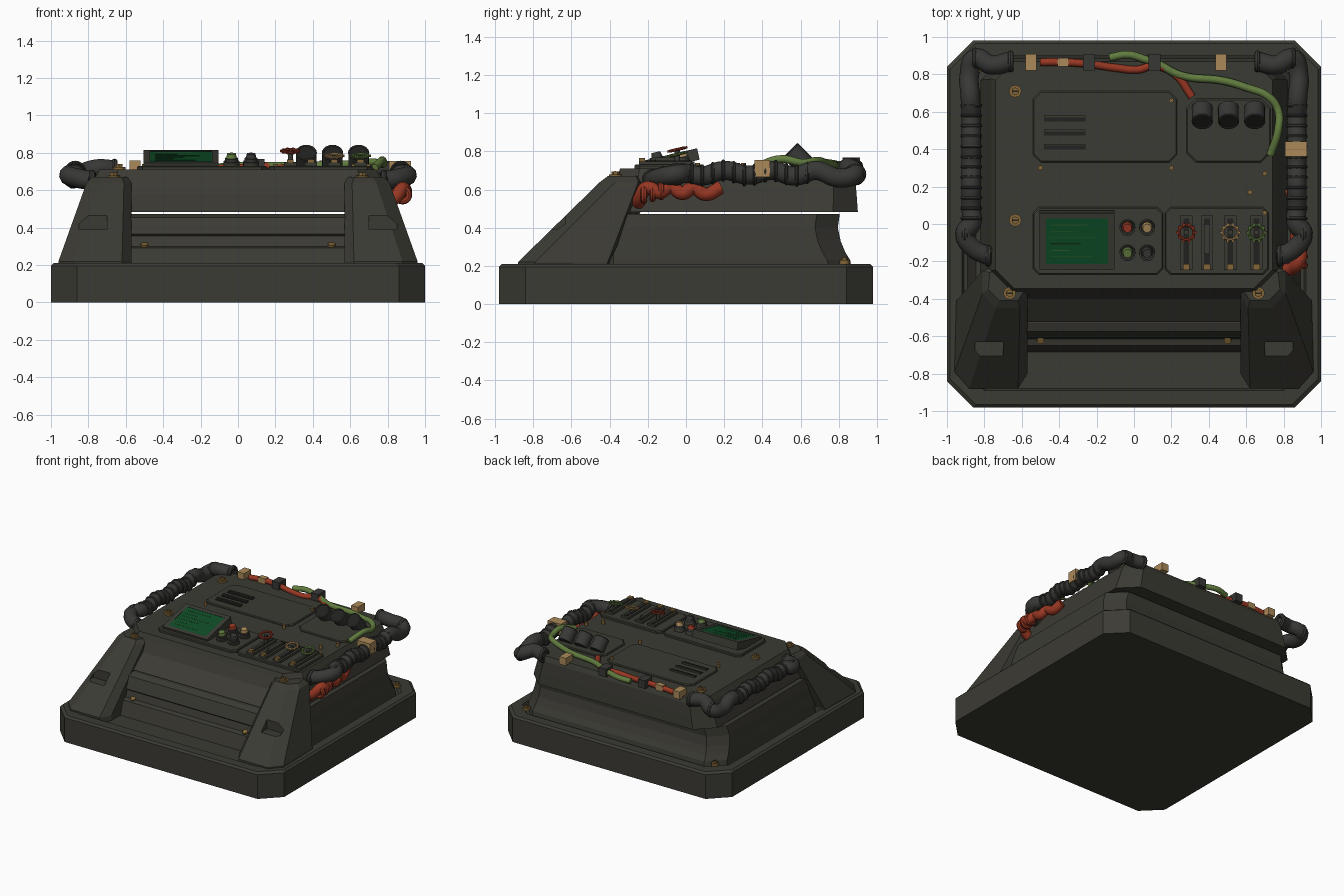
import bpy, bmesh, math
from mathutils import Matrix, Vector

old = bpy.data.objects.get("Cube")
if old:
    bpy.data.objects.remove(old)


def material(name, rgb):
    m = bpy.data.materials.new(name)
    m.use_nodes = True
    m.diffuse_color = (*rgb, 1)
    m.node_tree.nodes["Principled BSDF"].inputs["Base Color"].default_value = (*rgb, 1)
    return m


BODY = material("olive grey paint", (.044, .043, .034))
DARK = material("dark slot", (.015, .015, .013))
RUBBER = material("grey rubber", (.039, .04, .036))
SCREEN = material("screen green", (.004, .072, .019))
TRACE = material("screen trace", (.03, .1, .02))
RED = material("red", (.31, .038, .016))
GREEN = material("moss green", (.12, .2, .05))
TAN = material("tan", (.4, .25, .1))
BRASS = material("brass", (.22, .13, .038))


def finish(name, bm, mat, smooth=False):
    bmesh.ops.recalc_face_normals(bm, faces=bm.faces)
    me = bpy.data.meshes.new(name)
    bm.to_mesh(me)
    bm.free()
    me.materials.append(mat)
    ob = bpy.data.objects.new(name, me)
    bpy.context.collection.objects.link(ob)
    if smooth:
        bpy.ops.object.select_all(action='DESELECT')
        ob.select_set(True)
        bpy.context.view_layer.objects.active = ob
        bpy.ops.object.shade_smooth_by_angle(angle=math.radians(40))
    return ob


def loft(name, rings, mat):
    """Skin a stack of equal-sized point rings and cap both ends."""
    bm = bmesh.new()
    loops = [[bm.verts.new(p) for p in r] for r in rings]
    n = len(loops[0])
    for a, b in zip(loops, loops[1:]):
        for i in range(n):
            j = (i + 1) % n
            bm.faces.new((a[i], a[j], b[j], b[i]))
    bm.faces.new(loops[0])
    bm.faces.new(loops[-1])
    return finish(name, bm, mat)


def octagon(z, hx, y0, y1, c):
    """Rectangle with cut corners."""
    return [(hx - c, y0, z), (hx, y0 + c, z), (hx, y1 - c, z), (hx - c, y1, z),
            (c - hx, y1, z), (-hx, y1 - c, z), (-hx, y0 + c, z), (c - hx, y0, z)]


def plate(name, x0, x1, y0, y1, z0, z1, c, mat=BODY):
    mid, hx = (x0 + x1) / 2, (x1 - x0) / 2
    rings = [octagon(z0, hx, y0, y1, c), octagon(z1 - .006, hx, y0, y1, c),
             octagon(z1, hx - .006, y0 + .006, y1 - .006, c)]
    return loft(name, [[(x + mid, y, z) for x, y, z in r] for r in rings], mat)


def box(name, loc, size, mat, tilt=0):
    bm = bmesh.new()
    bmesh.ops.create_cube(bm, size=1, matrix=Matrix.Translation(loc)
                          @ Matrix.Rotation(tilt, 4, 'X') @ Matrix.Diagonal((*size, 1)))
    return finish(name, bm, mat)


def cylinder(name, loc, r, h, mat, tilt=0, r2=None, sides=20):
    bm = bmesh.new()
    bmesh.ops.create_cone(bm, cap_ends=True, segments=sides, radius1=r,
                          radius2=r if r2 is None else r2, depth=h,
                          matrix=Matrix.Translation(loc) @ Matrix.Rotation(tilt, 4, 'X'))
    return finish(name, bm, mat, True)


def ring(name, loc, r, thick, mat, rot, n=20, m=8):
    """Torus whose axis is turned by the given rotation."""
    bm = bmesh.new()
    place = Matrix.Translation(loc) @ rot.to_4x4()
    grid = []
    for i in range(n):
        a = i * math.tau / n
        row = []
        for j in range(m):
            b = j * math.tau / m
            d = r + thick * math.cos(b)
            row.append(bm.verts.new(place @ Vector((d * math.cos(a), d * math.sin(a), thick * math.sin(b)))))
        grid.append(row)
    for i in range(n):
        for j in range(m):
            bm.faces.new((grid[i - 1][j - 1], grid[i][j - 1], grid[i][j], grid[i - 1][j]))
    return finish(name, bm, mat, True)


def cable(name, pts, r, mat):
    cu = bpy.data.curves.new(name, 'CURVE')
    cu.dimensions, cu.bevel_depth, cu.bevel_resolution = '3D', r, 3
    cu.use_fill_caps = True
    cu.resolution_u = 6
    sp = cu.splines.new('BEZIER')
    sp.bezier_points.add(len(pts) - 1)
    for bp, p in zip(sp.bezier_points, pts):
        bp.co = p
        bp.handle_left_type = bp.handle_right_type = 'AUTO'
    cu.materials.append(mat)
    ob = bpy.data.objects.new(name, cu)
    bpy.context.collection.objects.link(ob)
    bpy.ops.object.select_all(action='DESELECT')
    ob.select_set(True)
    bpy.context.view_layer.objects.active = ob
    bpy.ops.object.convert(target='MESH')


def bolt(name, x, y, z, r=.033):
    cylinder(name + "_washer", (x, y, z), r, .02, BRASS)
    cylinder(name + "_head", (x, y, z + .016), r * .65, .016, BRASS, sides=6)
    box(name + "_slot", (x, y, z + .024), (r, r * .22, .004), DARK)


# Tray base with a raised rim
loft("base_tray", [octagon(0, 1, -.98, .98, .14), octagon(.195, 1, -.98, .98, .14),
                   octagon(.21, .985, -.965, .965, .14), octagon(.21, .92, -.89, .89, .12),
                   octagon(.18, .91, -.88, .88, .12)], BODY)

# Lower hull, steep at the sides and flared at the back, with a stepped front
loft("lower_hull", [octagon(z, hx, -.5, y1, .12) for z, hx, y1 in
                    ((.17, .89, .87), (.23, .885, .86), (.27, .88, .835), (.33, .87, .81),
                     (.4, .86, .795), (.472, .845, .805))], BODY)
steps = [(-.3, .472), (-.53, .472), (-.575, .455), (-.61, .365), (-.6, .355), (-.615, .3),
         (-.65, .29), (-.685, .18), (-.3, .18)]
loft("front_steps", [[(x, y, z) for y, z in steps] for x in (-.6, .6)], BODY)
for x in (-.5, .5):
    cylinder("front_bolt", (x, -.622, .308), .02, .012, BRASS, math.radians(25), sides=12)

# Upper hull above the narrow gap
loft("upper_hull", [octagon(.483, .82, -.52, .9, .13), octagon(.58, .79, -.4, .893, .12),
                    octagon(.67, .762, -.36, .885, .11), octagon(.71, .74, -.345, .87, .1)], BODY)

# Sloped front legs, bolts and hoses on both sides
for s in (-1, 1):
    low = [(.57, -.8), (.62, -.88), (.88, -.88), (.96, -.79), (.95, -.41), (.57, -.37)]
    high = [(.57, -.38), (.61, -.45), (.74, -.45), (.81, -.37), (.81, -.25), (.57, -.16)]
    cap = [(.59, -.36), (.62, -.41), (.72, -.41), (.78, -.35), (.77, -.26), (.59, -.2)]
    leg = loft("front_leg", [[(s * x, y, z) for x, y in ps]
                             for ps, z in ((low, .17), (low, .22), (high, .64), (cap, .67))], BODY)
    cutter = box("leg_notch_cutter", (s * .775, -.7, .43), (.15, .14, .08), BODY)
    cutter.hide_render = True
    cutter.hide_set(True)
    mod = leg.modifiers.new("notch", 'BOOLEAN')
    mod.operation, mod.object = 'DIFFERENCE', cutter
    bolt("leg_bolt", s * .665, -.37, .67)
    bolt("tray_bolt", s * .84, .83, .22, .026)

    path = [(.66, .87, .71), (.76, .85, .715), (.85, .885, .68), (.88, .8, .66), (.875, .68, .7),
            (.87, .57, .67), (.87, .45, .7), (.87, .33, .675), (.87, .2, .7), (.87, .08, .67),
            (.87, 0, .685), (.905, -.05, .68), (.86, -.13, .665), (.78, -.17, .65)]
    cable("side_hose", [(s * x, y, z) for x, y, z in path], .052, RUBBER)
    turn = Matrix.Rotation(math.pi / 2, 3, 'X')
    for i in range(12):
        y = .03 + i * .055
        ring("hose_rib", (s * .87, y, .686 - .013 * math.cos((y - .08) * math.tau / .245)), .05, .009, RUBBER, turn)
    for p in (path[0], path[2], path[-3], path[-1]):
        ring("hose_collar", (s * p[0], p[1], p[2]), .042, .017, RUBBER,
             Matrix.Rotation(math.pi / 2, 3, 'Y'))

# Deck panels with vents
plate("rear_left_panel", -.54, .23, .33, .71, .70, .722, .04)
plate("rear_right_panel", .28, .73, .33, .67, .70, .722, .05)
plate("screen_panel", -.54, .155, -.27, .09, .70, .73, .03)
plate("slider_panel", .165, .72, -.27, .09, .70, .73, .03)
for y in (.41, .485, .56):
    box("vent_slot", (-.37, y, .724), (.22, .026, .008), DARK)
    box("vent_lip", (-.37, y + .014, .727), (.22, .01, .016), BODY)
for y in (.02, .71):
    bolt("deck_bolt", -.635, y, .715)
for x, y in ((.2, .66), (-.5, .3), (.2, .3), (.62, .17), (.7, .06), (.7, .27)):
    cylinder("deck_screw", (x, y, .724), .013, .03, BRASS, sides=10)

# Tilted screen
tilt = math.radians(13)
side = Matrix.Translation((-.305, -.085, .746)) @ Matrix.Rotation(tilt, 4, 'X')


def on_screen(name, x, y, z, size, mat):
    return box(name, side @ Vector((x, y, z)), size, mat, tilt)


on_screen("screen_housing", 0, 0, 0, (.4, .31, .05), BODY)
for s in (-1, 1):
    on_screen("screen_frame_side", s * .183, 0, .029, (.034, .31, .014), BODY)
    on_screen("screen_frame_bar", 0, s * .14, .029, (.4, .03, .014), BODY)
on_screen("screen_glass", 0, 0, .03, (.335, .252, .008), SCREEN)
for i in range(6):
    w = (.2, .12, .24, .16, .1, .22)[i]
    on_screen("screen_line", -.14 + w / 2, .09 - i * .035, .0345, (w, .004, .002), TRACE)

# Push buttons
for x, y, mat in ((-.035, -.02, RED), (.07, -.02, TAN), (-.035, -.155, GREEN), (.07, -.155, RUBBER)):
    cylinder("button_base", (x, y, .74), .042, .03, BODY, tilt)
    cylinder("button_collar", (x, y, .762), .034, .02, RUBBER, tilt)
    cylinder("button_cap", (x, y, .783), .029, .026, mat, tilt, .023)

# Slider tracks with hand wheels
for x, mat in ((.28, RED), (.39, None), (.515, TAN), (.655, GREEN)):
    box("slider_rail", (x, -.1, .738), (.066, .29, .02), BODY)
    box("slider_slot", (x, -.1, .749), (.03, .26, .006), DARK)
    box("slider_stop", (x, -.23, .752), (.036, .03, .024), BRASS)
    if mat is None:
        box("slider_grip", (x, -.08, .757), (.03, .16, .024), BODY)
        continue
    z = .81 if mat == RED else .785
    ring("hand_wheel", (x, -.045, z), .04, .008, mat, Matrix.Rotation(tilt, 3, 'X'))
    cylinder("wheel_stem", (x, -.045, (z + .74) / 2), .014, z - .74, BODY)
    for a in range(10):
        t = a * math.tau / 10
        cylinder("wheel_stud", (x + .048 * math.cos(t), -.045 + .048 * math.sin(t), z + .011 * math.sin(t)),
                 .007, .012, mat, tilt, sides=8)

# Gauge barrels leaning to the front
lean = math.radians(45)
for x in (.365, .505, .645):
    cylinder("gauge_barrel", (x, .585, .765), .055, .1, RUBBER, lean)
    spot = Vector((x, .585, .765)) + Vector((0, -1, 1)).normalized() * .05
    ring("gauge_rim", spot, .05, .007, RUBBER, Matrix.Rotation(lean, 3, 'X'))
    cylinder("gauge_face", spot, .044, .006, DARK, lean)

# Loose wires and their clips
cable("red_deck_wire", [(-.5, .865, .72), (-.38, .865, .73), (-.24, .855, .73), (-.1, .835, .718),
                        (.02, .825, .72), (.11, .845, .73), (.22, .8, .72), (.31, .68, .715)], .021, RED)
cable("green_deck_wire", [(-.13, .89, .72), (-.03, .905, .73), (.06, .88, .73), (.11, .865, .73),
                          (.25, .795, .73), (.48, .765, .735), (.6, .73, .74), (.72, .68, .75), (.77, .61, .74),
                          (.77, .5, .76), (.73, .37, .72)], .021, GREEN)
cable("red_side_wire", [(.78, -.25, .52), (.84, -.24, .56), (.88, -.2, .61), (.89, -.14, .585), (.87, -.08, .615),
                        (.88, -.02, .58), (.86, .04, .61), (.86, .1, .575), (.84, .18, .61)], .036, RED)
for i in range(3):
    ring("side_wire_coil", (.88, -.22 + i * .045, .575 + i * .01), .034, .017, RED,
         Matrix.Rotation(math.pi / 2, 3, 'X'))
for x in (-.55, .465):
    box("tan_clip", (x, .865, .73), (.06, .09, .06), TAN)
for x in (-.24, .11):
    box("dark_clip", (x, .865, .735), (.065, .09, .065), RUBBER)
box("wire_band", (-.38, .865, .73), (.06, .044, .046), TAN)
box("hose_clamp", (.867, .4, .71), (.118, .08, .09), TAN)
